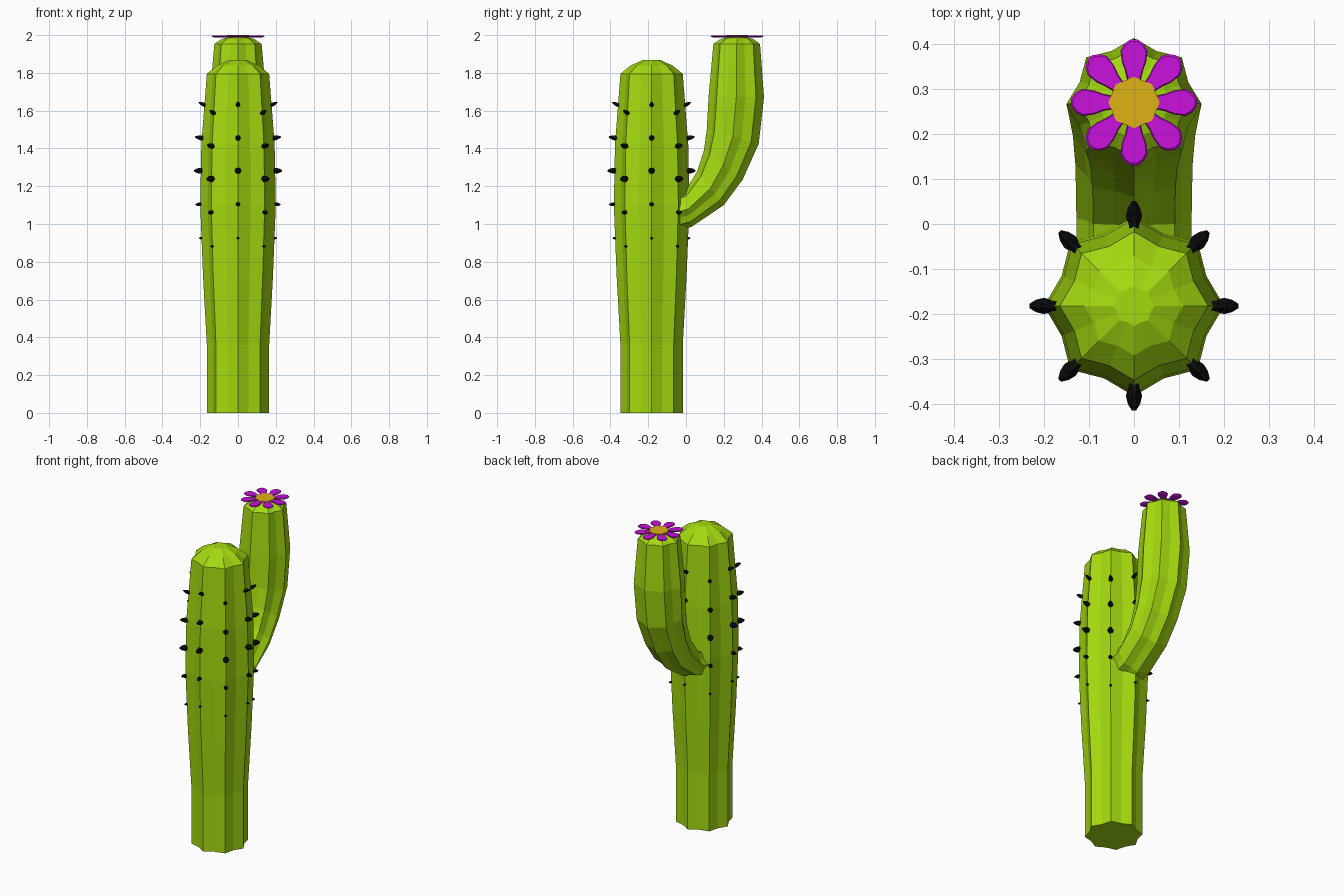
import bpy, bmesh
from math import sin, cos, pi, radians
from mathutils import Vector, Matrix

if "Cube" in bpy.data.objects:
    bpy.data.objects.remove(bpy.data.objects["Cube"])


def material(name, rgb):
    m = bpy.data.materials.new(name)
    m.diffuse_color = (*rgb, 1)
    m.use_nodes = True
    m.node_tree.nodes["Principled BSDF"].inputs["Base Color"].default_value = m.diffuse_color
    return m


GREEN = material("green", (0.37, 0.70, 0.005))
BLACK = material("black", (0.004, 0.004, 0.004))
PINK = material("magenta", (0.58, 0.006, 0.72))
GOLD = material("gold", (0.73, 0.45, 0.007))


def finish(name, bm, mat):
    bmesh.ops.recalc_face_normals(bm, faces=bm.faces)
    me = bpy.data.meshes.new(name)
    bm.to_mesh(me)
    bm.free()
    me.materials.append(mat)
    ob = bpy.data.objects.new(name, me)
    bpy.context.collection.objects.link(ob)
    return ob


def loft(bm, rings):
    """Skin a list of point rings and cap both ends."""
    loops = [[bm.verts.new(p) for p in r] for r in rings]
    n = len(loops[0])
    for a, b in zip(loops, loops[1:]):
        for i in range(n):
            j = (i + 1) % n
            bm.faces.new((a[i], a[j], b[j], b[i]))
    bm.faces.new(loops[0][::-1])
    bm.faces.new(loops[-1])


def ribbed_ring(centre, u, v, valley=0.87):
    """Eight-ribbed star section spanned by half-axes u and v."""
    pts = []
    for i in range(16):
        k = valley if i % 2 else 1
        a = i * pi / 8
        pts.append(centre + k * (cos(a) * u + sin(a) * v))
    return pts


# Trunk: (radius, height) profile, ribs fading at the crown
TRUNK = [(0.165, 0), (0.165, 0.36), (0.185, 0.72), (0.2, 1.1),
         (0.194, 1.42), (0.165, 1.795), (0.11, 1.84), (0.045, 1.868)]
AXIS_Y = -0.182
bm = bmesh.new()
loft(bm, [ribbed_ring(Vector((0, AXIS_Y, z)), Vector((r, 0, 0)), Vector((0, r, 0)))
          for r, z in TRUNK])
finish("trunk", bm, GREEN)

# Arm: outer (y, z), inner (y, z) and half width of each section
ARM = [((-0.045, 0.965), (-0.045, 1.16), 0.127),
       ((0.03, 0.985), (-0.005, 1.175), 0.128),
       ((0.20, 1.10), (0.06, 1.28), 0.130),
       ((0.30, 1.235), (0.095, 1.39), 0.136),
       ((0.385, 1.425), (0.11, 1.50), 0.146),
       ((0.413, 1.67), (0.12, 1.68), 0.15),
       ((0.392, 1.953), (0.145, 1.953), 0.125),
       ((0.355, 1.98), (0.185, 1.98), 0.085),
       ((0.31, 1.991), (0.23, 1.991), 0.04)]
rings = []
for o, i, w in ARM:
    o, i = Vector((0, *o)), Vector((0, *i))
    rings.append(ribbed_ring((o + i) / 2, Vector((w, 0, 0)), (o - i) / 2))
bm = bmesh.new()
loft(bm, rings)
finish("arm", bm, GREEN)


def trunk_radius(z):
    for (r0, z0), (r1, z1) in zip(TRUNK, TRUNK[1:]):
        if z0 <= z <= z1:
            return r0 + (r1 - r0) * (z - z0) / (z1 - z0)


# Spikes: (height, half width, reach, upward tilt) on every rib, staggered
ROWS = [(1.63, 0.012, 0.034, 25), (1.455, 0.015, 0.036, 10), (1.282, 0.018, 0.036, 0),
        (1.105, 0.012, 0.025, -5), (0.925, 0.007, 0.014, 0)]
bm = bmesh.new()
for k in range(8):
    for z, w, reach, tilt in ROWS:
        z -= 0.043 * (k % 2)
        place = (Matrix.Translation((0, AXIS_Y, 0)) @ Matrix.Rotation(k * pi / 4, 4, 'Z')
                 @ Matrix.Translation((trunk_radius(z), 0, z))
                 @ Matrix.Rotation(radians(-tilt), 4, 'Y'))
        shape = [(-0.02, 0.7), (0.004, 1), (0.6 * reach, 0.75), (reach, 0.25)]
        loft(bm, [[place @ Vector((x, w * s * cos(a * pi / 3), w * s * sin(a * pi / 3)))
                   for a in range(6)] for x, s in shape])
finish("spikes", bm, BLACK)

# Flower petals: thin teardrops around the arm tip
OUTLINE = [(0.035, 0.012), (0.065, 0.018), (0.09, 0.027), (0.115, 0.03), (0.13, 0.022), (0.14, 0.008)]
outline = OUTLINE + [(x, -y) for x, y in reversed(OUTLINE)]
bm = bmesh.new()
for k in range(8):
    place = Matrix.Translation((0, 0.27, 0)) @ Matrix.Rotation(k * pi / 4, 4, 'Z')
    loft(bm, [[place @ Vector((0.09 + (x - 0.09) * s, y * s, z)) for x, y in outline]
              for z, s in ((1.988, 0.75), (1.994, 1), (1.998, 0.9))])
finish("petals", bm, PINK)

# Flower centre: octagonal disc
bm = bmesh.new()
loft(bm, [[Vector((0.057 * cos(a * pi / 4), 0.27 + 0.057 * sin(a * pi / 4), z))
           for a in range(8)] for z in (1.988, 2.0)])
finish("flower_centre", bm, GOLD)
